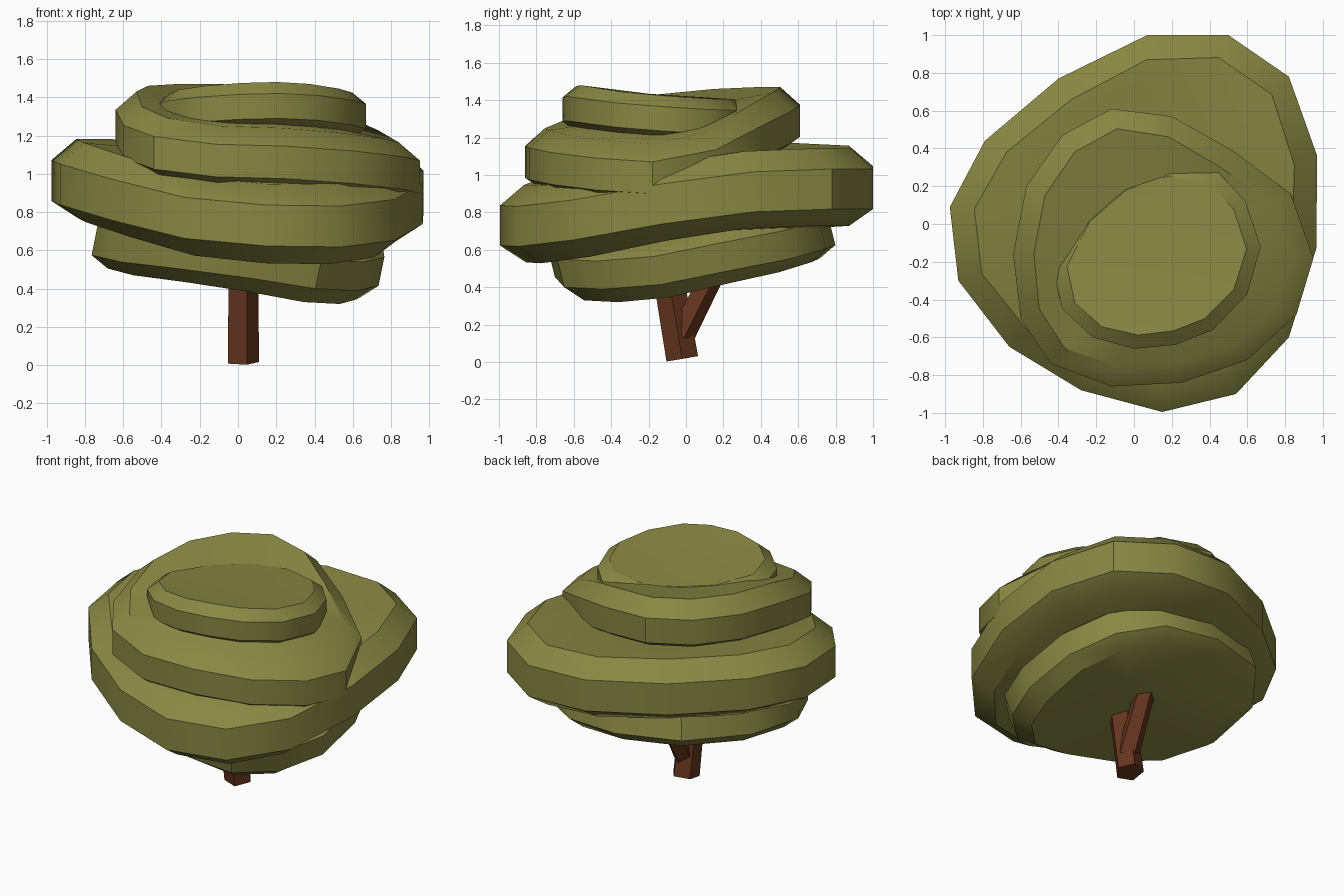
import bpy, bmesh, math
from mathutils import Vector

if "Cube" in bpy.data.objects:
    bpy.data.objects.remove(bpy.data.objects["Cube"])


def material(name, rgb):
    m = bpy.data.materials.new(name)
    m.diffuse_color = (*rgb, 1)
    m.use_nodes = True
    m.node_tree.nodes["Principled BSDF"].inputs["Base Color"].default_value = m.diffuse_color
    return m


LEAF = material("olive leaves", (0.25, 0.245, 0.057))
WOOD = material("brown bark", (0.13, 0.036, 0.014))


def finish(bm, name, mat, angle):
    bmesh.ops.recalc_face_normals(bm, faces=bm.faces[:])
    me = bpy.data.meshes.new(name)
    bm.to_mesh(me)
    bm.free()
    me.materials.append(mat)
    ob = bpy.data.objects.new(name, me)
    bpy.context.collection.objects.link(ob)
    bpy.ops.object.select_all(action='DESELECT')
    ob.select_set(True)
    bpy.context.view_layer.objects.active = ob
    bpy.ops.object.shade_smooth_by_angle(angle=math.radians(angle))
    return ob


def bridge(bm, a, b):
    for i in range(len(a)):
        j = (i + 1) % len(a)
        bm.faces.new((a[i], a[j], b[j], b[i]))


def leaf_layer(name, outline, half, top, bottom, lean=(0, 0)):
    """Bevelled slab on a wavy outline; top/bottom = (inset, rise)."""
    n = len(outline)
    c = sum((Vector(p) for p in outline), Vector()) / n
    rings = []
    for inset, dz in ((bottom[0], -half - bottom[1]), (0, -half),
                      (0, half), (top[0], half + top[1])):
        rings.append([])
        for p in outline:
            d = Vector(p) - c
            d.z = 0
            q = Vector(p) - d.normalized() * inset
            rings[-1].append((q.x + lean[0] * dz, q.y + lean[1] * dz, q.z + dz))
    bm = bmesh.new()
    vr = [[bm.verts.new(p) for p in r] for r in rings]
    for a, b in zip(vr, vr[1:]):
        bridge(bm, a, b)
    # caps fan to a centre point
    for ring in (vr[0], vr[-1]):
        m = bm.verts.new(sum((v.co for v in ring), Vector()) / n)
        for i in range(n):
            bm.faces.new((ring[i], ring[(i + 1) % n], m))
    return finish(bm, name, LEAF, 35)


def limb(name, p0, p1, r0, r1, sides=5, spin=0.0):
    """Tapered prism between two points."""
    p0, p1 = Vector(p0), Vector(p1)
    axis = (p1 - p0).normalized()
    u = Vector((1, 0, 0))
    v = axis.cross(u).normalized()
    u = v.cross(axis)
    bm = bmesh.new()
    rings = []
    for p, r in ((p0, r0), (p1, r1)):
        rings.append([bm.verts.new(p + r * (math.cos(t) * u + math.sin(t) * v))
                      for t in (spin + math.tau * i / sides for i in range(sides))])
    bridge(bm, *rings)
    for r in rings:
        bm.faces.new(r)
    return finish(bm, name, WOOD, 20)


# lowest leaf layer, drooping at the front right
low = [(0.64, -0.46, 0.465), (0.42, -0.67, 0.475), (0.08, -0.72, 0.53),
       (-0.3, -0.66, 0.58), (-0.6, -0.47, 0.615), (-0.75, -0.15, 0.65),
       (-0.7, 0.28, 0.69), (-0.42, 0.65, 0.71), (0.0, 0.78, 0.7),
       (0.38, 0.73, 0.68), (0.62, 0.53, 0.625), (0.74, 0.22, 0.565),
       (0.75, -0.15, 0.49)]
leaf_layer("lower_leaves", low, 0.075, (0.12, 0.09), (0.1, 0.07), (0.2, -0.25))

# widest leaf layer
wide = [(0.07, 1.0, 0.94), (0.5, 1.0, 0.925), (0.82, 0.78, 0.925),
        (0.97, 0.36, 0.91), (0.965, -0.13, 0.845), (0.82, -0.6, 0.76),
        (0.54, -0.9, 0.725), (0.15, -0.995, 0.73), (-0.28, -0.88, 0.77),
        (-0.66, -0.65, 0.865), (-0.93, -0.3, 0.945), (-0.975, 0.09, 0.965),
        (-0.79, 0.44, 0.965), (-0.4, 0.77, 0.95)]
leaf_layer("wide_leaves", wide, 0.107, (0.13, 0.11), (0.14, 0.09))

# upper leaf layer, rising at the back left
upper = [(-0.12, -0.86, 1.07), (0.25, -0.84, 1.06), (0.6, -0.72, 1.035),
         (0.86, -0.48, 1.005), (0.95, -0.18, 0.985), (0.83, 0.16, 1.05),
         (0.52, 0.39, 1.17), (0.2, 0.57, 1.26), (-0.12, 0.61, 1.29),
         (-0.38, 0.47, 1.29), (-0.57, 0.2, 1.28), (-0.64, -0.16, 1.25),
         (-0.6, -0.5, 1.17), (-0.44, -0.74, 1.11)]
leaf_layer("upper_leaves", upper, 0.085, (0.11, 0.095), (0.06, 0.04))

# small crown layer, rising at the front
crown = [(0.0, -0.66, 1.35), (0.22, -0.64, 1.355), (0.42, -0.56, 1.345),
         (0.6, -0.37, 1.32), (0.67, -0.12, 1.3), (0.59, 0.12, 1.285),
         (0.45, 0.27, 1.28), (0.2, 0.33, 1.28), (-0.07, 0.25, 1.28),
         (-0.3, 0.05, 1.28), (-0.43, -0.23, 1.295), (-0.38, -0.45, 1.315),
         (-0.22, -0.6, 1.335)]
leaf_layer("crown_leaves", crown, 0.065, (0.075, 0.06), (0.06, 0.04))

# trunk and side branch
limb("trunk", (0.02, -0.02, 0.017), (0.02, -0.105, 0.52), 0.09, 0.085)
limb("branch", (0.03, -0.03, 0.14), (0.045, 0.175, 0.54), 0.075, 0.065, spin=0.3)
